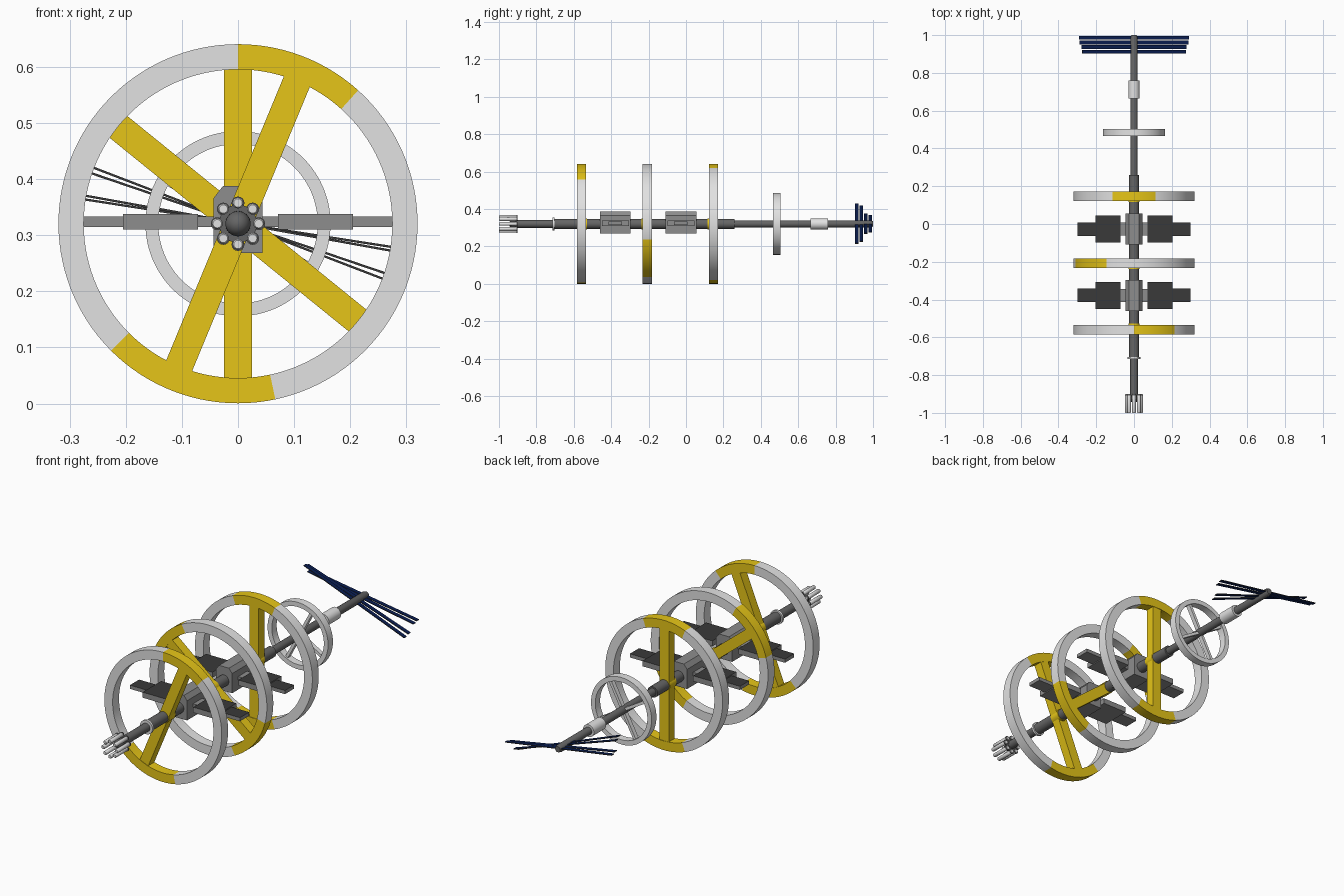
import bpy, bmesh, math
from mathutils import Matrix, Vector

if "Cube" in bpy.data.objects:
    bpy.data.objects.remove(bpy.data.objects["Cube"])

AX = 0.3205  # height of the long axis


def mat(name, rgb):
    m = bpy.data.materials.new(name)
    m.diffuse_color = (*rgb, 1)
    m.use_nodes = True
    m.node_tree.nodes["Principled BSDF"].inputs["Base Color"].default_value = m.diffuse_color
    return m


LIGHT = mat("light_grey", (0.76, 0.76, 0.76))
YELLOW = mat("yellow", (0.79, 0.56, 0.009))
MID = mat("mid_grey", (0.27, 0.27, 0.27))
DARK = mat("dark_grey", (0.13, 0.13, 0.13))
CHAR = mat("charcoal", (0.042, 0.042, 0.042))
NAVY = mat("navy", (0.003, 0.013, 0.085))


def finish(name, bm, mats, rule=None, smooth=True):
    bmesh.ops.recalc_face_normals(bm, faces=bm.faces)
    bm.normal_update()
    if rule:
        for f in bm.faces:
            f.material_index = rule(f)
    me = bpy.data.meshes.new(name)
    bm.to_mesh(me)
    bm.free()
    for m in mats:
        me.materials.append(m)
    ob = bpy.data.objects.new(name, me)
    bpy.context.collection.objects.link(ob)
    if smooth:
        bpy.ops.object.select_all(action='DESELECT')
        ob.select_set(True)
        bpy.context.view_layer.objects.active = ob
        bpy.ops.object.shade_smooth_by_angle(angle=math.radians(30))
    return ob


def turned(name, profile, material, x=0, z=AX, n=32):
    """Solid turned around the y direction from (y, radius) pairs."""
    bm = bmesh.new()
    rings = [[bm.verts.new((x + r * math.cos(2 * math.pi * i / n), y,
                            z + r * math.sin(2 * math.pi * i / n)))
              for i in range(n)] for y, r in profile]
    for a, b in zip(rings, rings[1:]):
        for i in range(n):
            j = (i + 1) % n
            bm.faces.new((a[i], a[j], b[j], b[i]))
    bm.faces.new(rings[0])
    bm.faces.new(rings[-1])
    return finish(name, bm, [material])


def bar(name, centre, size, mats, angle=0, rule=None):
    """Box, turned around the y direction by an angle in the front view."""
    bm = bmesh.new()
    bmesh.ops.create_cube(bm, size=1)
    bmesh.ops.scale(bm, vec=size, verts=bm.verts)
    if rule:
        bm.normal_update()
        idx = [rule(f) for f in bm.faces]
        for f, i in zip(bm.faces, idx):
            f.material_index = i
    bmesh.ops.transform(bm, matrix=Matrix.Translation(centre) @
                        Matrix.Rotation(-math.radians(angle), 4, 'Y'), verts=bm.verts)
    return finish(name, bm, mats, smooth=False)


def hoop(name, y, outer, inner, width, yellow=(), n=120):
    """Flat ring whose yellow sectors are given as degree ranges."""
    bm = bmesh.new()
    sect = [(inner, -1), (outer, -1), (outer, 1), (inner, 1)]
    loops = [[bm.verts.new((r * math.cos(2 * math.pi * i / n), y + s * width / 2,
                            AX + r * math.sin(2 * math.pi * i / n)))
              for r, s in sect] for i in range(n)]
    for i in range(n):
        a, b = loops[i], loops[(i + 1) % n]
        for k in range(4):
            m = (k + 1) % 4
            bm.faces.new((a[k], a[m], b[m], b[k]))

    def rule(f):
        c = f.calc_center_median()
        d = math.degrees(math.atan2(c.z - AX, c.x)) % 360
        return int(any(lo < d < hi for lo, hi in yellow))
    return finish(name, bm, [LIGHT, YELLOW], rule)


# three large habitat rings with yellow spokes and hubs
for tag, y, ang, hub, sectors in (
        ("front", -0.559, 67.5, (-0.58, -0.528), ((48, 90), (225, 282))),
        ("middle", -0.207, 141, (-0.238, -0.186), ((117, 165), (297, 345))),
        ("rear", 0.147, 90, (0.116, 0.168), ((69, 111), (249, 291)))):
    hoop(tag + "_ring", y, 0.32, 0.275, 0.05, sectors)
    bar(tag + "_spoke", (0, y, AX), (0.56, 0.046, 0.05), [YELLOW], ang)
    turned(tag + "_ring_hub", [(hub[0], 0.03), (hub[1], 0.03)], YELLOW)

# small rear ring with crossed spokes
hoop("small_ring", 0.485, 0.165, 0.142, 0.038)
for k, ang in enumerate((-31, 62)):
    bar(f"small_ring_spoke_{k}", (0, 0.485, AX), (0.30, 0.022, 0.014), [LIGHT], ang)

# central shaft and collars
turned("main_shaft", [(-0.91, 0.021), (-0.71, 0.021), (-0.71, 0.027), (0.26, 0.027),
                      (0.26, 0.019), (0.985, 0.019), (1.0, 0.014)], DARK)
turned("front_collar", [(-0.715, 0.034), (-0.703, 0.034)], LIGHT)
turned("rear_collar", [(0.665, 0.03), (0.76, 0.03)], LIGHT)
turned("nose_dome", [(-0.935 + 0.025 * (1 - math.cos(t)) - 0.012, 0.0005 + 0.022 * math.sin(t))
                     for t in [i * math.pi / 16 for i in range(9)]] + [(-0.90, 0.022)], DARK)

# cluster of eight tanks at the front end, each with a thin dark base flange
for i in range(8):
    a = i * math.pi / 4
    cx, cz = 0.037 * math.cos(a), AX + 0.037 * math.sin(a)
    turned(f"tank_{i}", [(-1.0, 0.0075), (-0.996, 0.0098), (-0.904, 0.0098), (-0.9, 0.0075)],
           LIGHT, cx, cz, 16)
    turned(f"tank_base_{i}", [(-0.907, 0.0115), (-0.902, 0.0115)], DARK, cx, cz, 16)
turned("tank_mount", [(-0.912, 0.034), (-0.904, 0.034)], DARK)


# two modules: chamfered block with stepped side panels, dark on top
def dark_top(f):
    return int(f.normal.z > 0.5)


def broad_faces(f):
    return int(abs(f.normal.z) > 0.5)


for tag, y in (("front", -0.378), ("rear", -0.027)):
    outline = [(-0.044, -0.052), (0.044, -0.052), (0.044, 0.045),
               (0.027, 0.067), (-0.027, 0.067), (-0.044, 0.045)]
    bm = bmesh.new()
    face = bm.faces.new([bm.verts.new((x, y - 0.082, AX + z)) for x, z in outline])
    ext = bmesh.ops.extrude_face_region(bm, geom=[face])
    bmesh.ops.translate(bm, vec=Vector((0, 0.164, 0)),
                        verts=[v for v in ext["geom"] if isinstance(v, bmesh.types.BMVert)])
    # close the front end if the extrusion left it open
    bmesh.ops.holes_fill(bm, edges=[e for e in bm.edges if e.is_boundary], sides=0)
    finish(tag + "_module_block", bm, [MID], smooth=False)
    for side, s in (("left", -1), ("right", 1)):
        z = AX + 0.0035
        bar(f"{tag}_{side}_panel_arm", (s * 0.057, y, z), (0.034, 0.07, 0.018), [MID])
        bar(f"{tag}_{side}_inner_panel", (s * 0.138, y, z), (0.134, 0.144, 0.027),
            [MID, CHAR], rule=dark_top)
        bar(f"{tag}_{side}_outer_panel", (s * 0.25, y, z), (0.1, 0.072, 0.018),
            [MID, CHAR], rule=dark_top)

# four long thin blades at the rear
for k, (y, ang) in enumerate(((0.912, -21), (0.937, -18.8), (0.961, -10.2), (0.985, -8.8))):
    bar(f"rear_blade_{k}", (0, y, AX + 0.001), (0.588, 0.019, 0.004), [CHAR, NAVY], ang,
        broad_faces)
